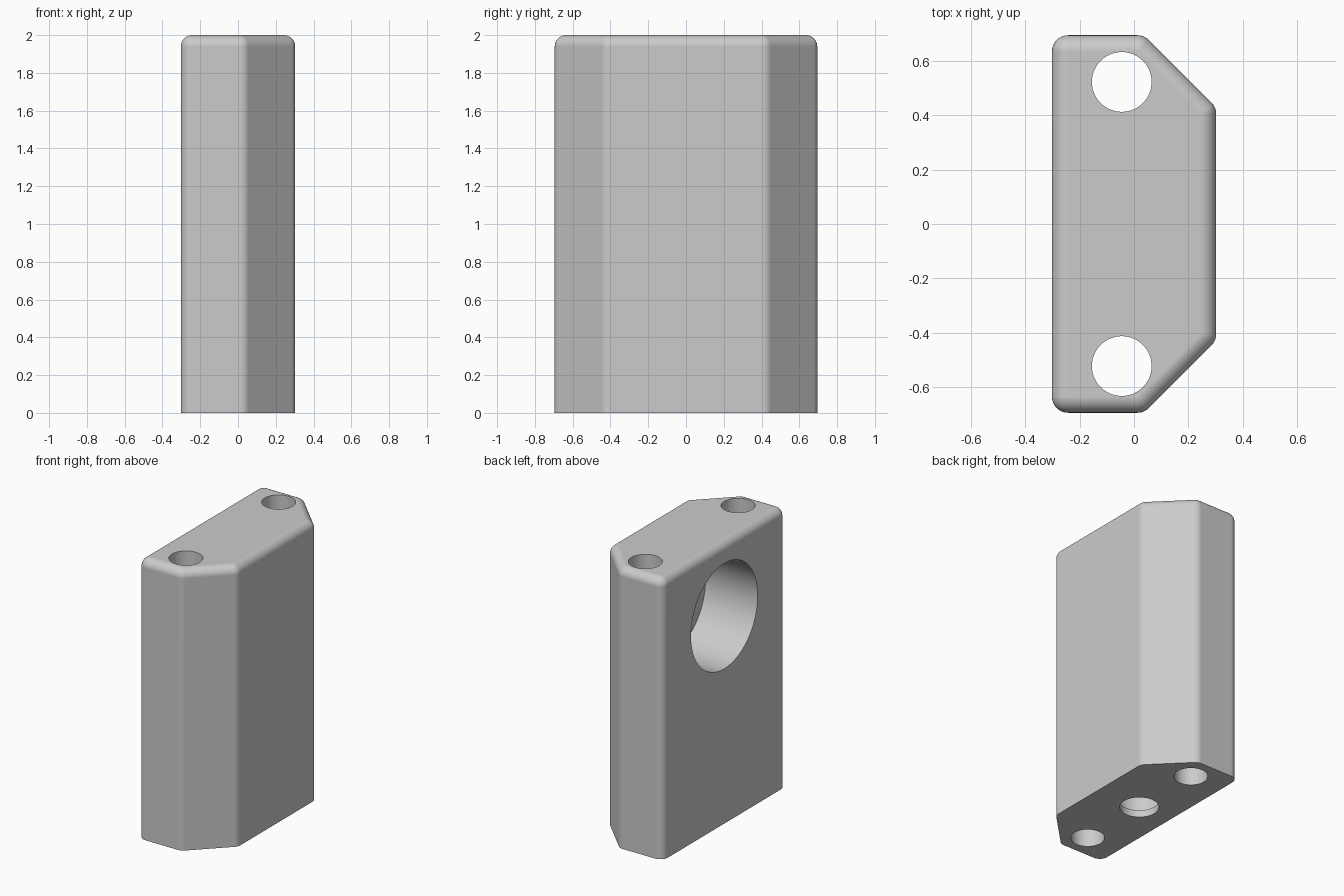
import bpy, bmesh, math
from mathutils import Vector, Matrix

if "Cube" in bpy.data.objects:
    bpy.data.objects.remove(bpy.data.objects["Cube"], do_unlink=True)

WIDTH, DEPTH, HEIGHT = 0.605, 1.39, 2.0
CHAMFER, FILLET, STEPS = 0.265, 0.06, 8
HOLE_X = -0.045


def new_object(name, bm):
    bmesh.ops.recalc_face_normals(bm, faces=bm.faces)
    mesh = bpy.data.meshes.new(name)
    bm.to_mesh(mesh)
    bm.free()
    obj = bpy.data.objects.new(name, mesh)
    bpy.context.collection.objects.link(obj)
    return obj


def outline(radius):
    """Chamfered block outline with corner arcs of the given radius."""
    x, y = WIDTH / 2 - FILLET, DEPTH / 2 - FILLET
    # the inset diagonal moves each chamfer corner along its side
    cut = CHAMFER - FILLET * (2 - math.sqrt(2))
    corners = [((-x, -y), 180, 270), ((x - cut, -y), 270, 315),
               ((x, cut - y), 315, 360), ((x, y - cut), 0, 45),
               ((x - cut, y), 45, 90), ((-x, y), 90, 180)]
    points = []
    for (cx, cy), start, end in corners:
        for i in range(STEPS + 1):
            a = math.radians(start + (end - start) * i / STEPS)
            points.append((cx + radius * math.cos(a), cy + radius * math.sin(a)))
    return points


def build_body():
    """Sharp bottom edge, straight walls, rounded top edge."""
    levels = [(FILLET, 0)]
    for i in range(STEPS + 1):
        a = math.pi / 2 * i / STEPS
        levels.append((FILLET * math.cos(a), HEIGHT - FILLET + FILLET * math.sin(a)))
    bm = bmesh.new()
    rings = [[bm.verts.new((x, y, z)) for x, y in outline(r)] for r, z in levels]
    for low, high in zip(rings, rings[1:]):
        for i in range(len(low)):
            j = (i + 1) % len(low)
            bm.faces.new((low[i], low[j], high[j], high[i]))
    bm.faces.new(rings[0])
    bm.faces.new(rings[-1])
    bmesh.ops.remove_doubles(bm, verts=bm.verts, dist=1e-5)
    return new_object("block_body", bm)


def cylinder(name, start, end, radius):
    start, end = Vector(start), Vector(end)
    axis = end - start
    turn = axis.to_track_quat('Z', 'Y').to_matrix().to_4x4()
    bm = bmesh.new()
    bmesh.ops.create_cone(bm, cap_ends=True, segments=64, radius1=radius,
                          radius2=radius, depth=axis.length,
                          matrix=Matrix.Translation((start + end) / 2) @ turn)
    obj = new_object(name, bm)
    obj.hide_render = True
    return obj


body = build_body()

# Bores: two through holes, side pocket, base cavity and its entry hole
cutters = [cylinder("through_hole_cutter", (HOLE_X, s * 0.523, -0.1),
                    (HOLE_X, s * 0.523, HEIGHT + 0.1), 0.11) for s in (-1, 1)]
cutters.append(cylinder("side_pocket_cutter", (-0.5, 0, 1.48), (0.11, 0, 1.48), 0.376))
cutters.append(cylinder("base_cavity_cutter", (HOLE_X, 0, 0.05), (HOLE_X, 0, 0.4), 0.16))
cutters.append(cylinder("base_hole_cutter", (HOLE_X, 0, -0.1), (HOLE_X, 0, 0.1), 0.128))

bpy.ops.object.select_all(action='DESELECT')
bpy.context.view_layer.objects.active = body
body.select_set(True)
for cutter in cutters:
    mod = body.modifiers.new("bore", 'BOOLEAN')
    mod.operation = 'DIFFERENCE'
    mod.solver = 'EXACT'
    mod.object = cutter
    bpy.ops.object.modifier_apply(modifier=mod.name)
    bpy.data.objects.remove(cutter, do_unlink=True)

# Smooth fillets and bores, flat walls
bpy.ops.object.shade_smooth_by_angle(angle=math.radians(30))
weighted = body.modifiers.new("flat_walls", 'WEIGHTED_NORMAL')
weighted.keep_sharp = True

# Plain grey finish
grey = bpy.data.materials.new("light_grey")
grey.use_nodes = True
color = (0.6, 0.6, 0.6, 1)
grey.diffuse_color = color
grey.node_tree.nodes["Principled BSDF"].inputs["Base Color"].default_value = color
body.data.materials.clear()
body.data.materials.append(grey)
